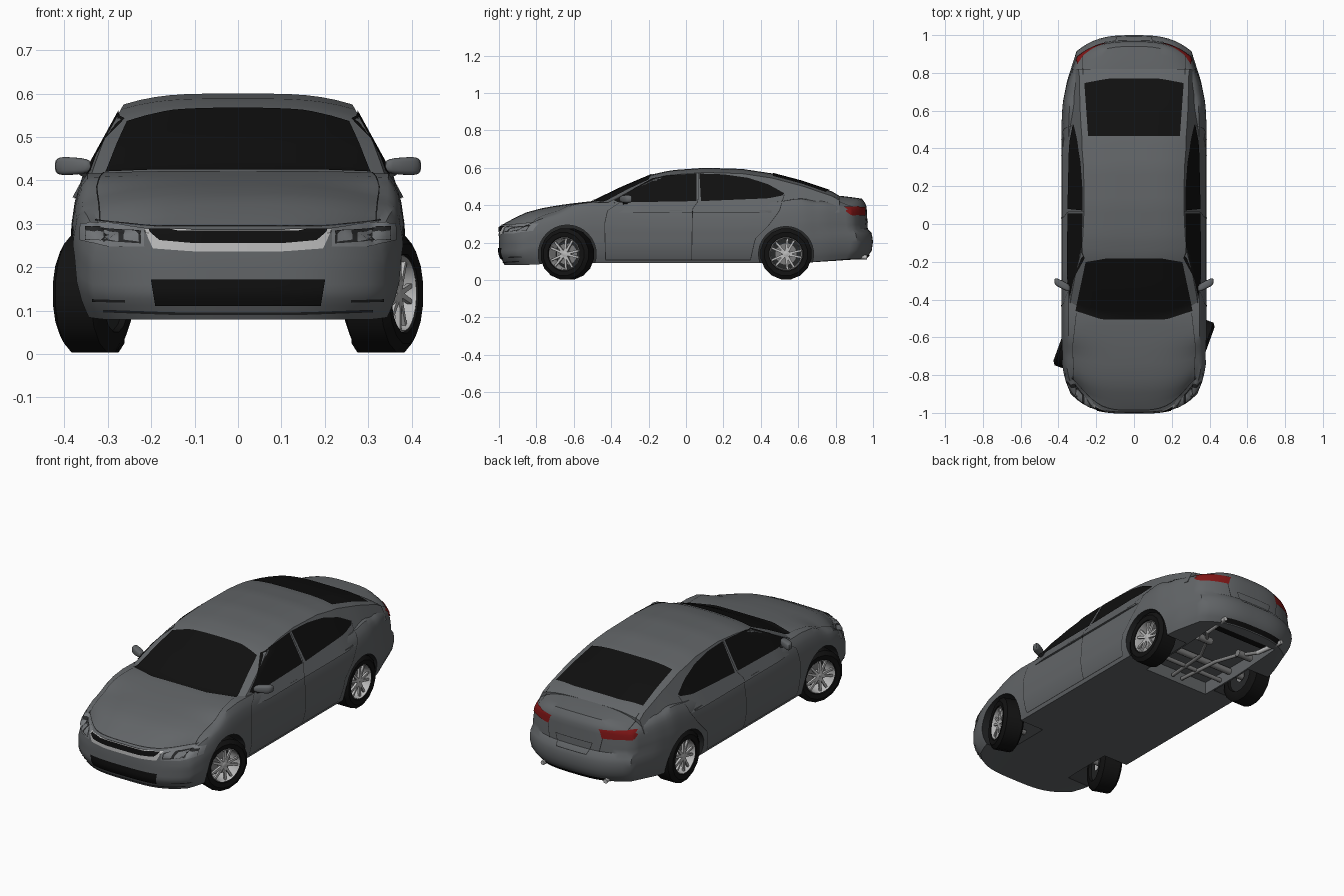
import bpy, bmesh, math
from mathutils import Vector, Matrix
from mathutils.bvhtree import BVHTree

cube = bpy.data.objects.get("Cube")
if cube:
    bpy.data.objects.remove(cube, do_unlink=True)


def material(name, r, g, b):
    m = bpy.data.materials.new(name)
    m.use_nodes = True
    m.diffuse_color = (r, g, b, 1)
    m.node_tree.nodes["Principled BSDF"].inputs["Base Color"].default_value = (r, g, b, 1)
    return m


PAINT = material("grey paint", .122, .13, .137)
BLACK = material("black glass", .005, .005, .005)
RUBBER = material("tyre rubber", .006, .006, .006)
SILVER = material("silver alloy", .5, .5, .5)
LAMP = material("headlight glass", .18, .19, .2)
RED = material("tail light red", .22, .008, .008)
STEEL = material("underside steel", .2, .2, .2)
DARK = material("dark trim", .02, .021, .022)


def finish(bm, name, mats, smooth=35):
    mesh = bpy.data.meshes.new(name)
    bm.to_mesh(mesh)
    bm.free()
    for m in mats:
        mesh.materials.append(m)
    ob = bpy.data.objects.new(name, mesh)
    bpy.context.collection.objects.link(ob)
    if smooth:
        shade(ob, smooth)
    return ob


def shade(ob, angle):
    bpy.ops.object.select_all(action='DESELECT')
    ob.select_set(True)
    bpy.context.view_layer.objects.active = ob
    bpy.ops.object.shade_smooth_by_angle(angle=math.radians(angle))


def interp(table, x):
    for (a, p), (b, q) in zip(table, table[1:]):
        if x <= b:
            return p + (q - p) * max(0, (x - a) / (b - a))
    return table[-1][1]


def spread(a, b, n):
    return [a + (b - a) * i / n for i in range(n + 1)]


def box_grid(us, ys, ws, shape):
    """Skin of a subdivided box, every point placed by shape(u, y, w)."""
    bm, axes, cache = bmesh.new(), (us, ys, ws), {}

    def vert(key):
        if key not in cache:
            cache[key] = bm.verts.new(shape(*[ax[i] for ax, i in zip(axes, key)]))
        return cache[key]
    for a in range(3):
        b, c = (a + 1) % 3, (a + 2) % 3
        for end in (0, len(axes[a]) - 1):
            for i in range(len(axes[b]) - 1):
                for j in range(len(axes[c]) - 1):
                    quad = []
                    for di, dj in ((0, 0), (1, 0), (1, 1), (0, 1)):
                        key = [0, 0, 0]
                        key[a], key[b], key[c] = end, i + di, j + dj
                        quad.append(vert(tuple(key)))
                    bm.faces.new(quad if end else quad[::-1])
    return bm


def block(bm, size, matrix, taper=1):
    verts = bmesh.ops.create_cube(bm, size=1)["verts"]
    for v in verts:
        if v.co.z > 0:
            v.co.x, v.co.y = v.co.x * taper, v.co.y * taper
    bmesh.ops.transform(bm, verts=verts, matrix=matrix @ Matrix.Diagonal((*size, 1)))


# Lower body shell
DECK = [(-1, .303), (-.95, .328), (-.88, .36), (-.78, .385), (-.65, .405), (-.5, .422), (-.4, .42),
        (-.2, .41), (.3, .41), (.5, .425), (.65, .45), (.8, .455), (.9, .447), (1, .435)]
FLOOR = [(-1, .08), (-.7, .09), (.6, .09), (1, .112)]
WIDTH = [(-1, .335), (-.9, .365), (-.8, .38), (-.6, .385), (.5, .385), (.65, .378), (.8, .355), (1, .305)]
SIDE = [(0, .93), (.12, .97), (.3, 1), (.6, 1), (.8, .975), (.92, .945), (1, .9)]
NOSE = [(0, .03), (.25, 0), (.6, 0), (.93, .004), (1, .03)]
TAIL = [(0, .04), (.12, .008), (.28, 0), (.42, .006), (.5, .028), (.9, .035), (1, .06)]


def body_shape(u, y, w):
    low, front, rear = interp(FLOOR, y), max(0, -y - .6) / .4, max(0, y - .6) / .4
    z = low + w * (interp(DECK, y) - low)
    z -= (.006 + .03 * min(1, max(front, rear) * 3)) * abs(u) ** 3 * w ** 5
    y2 = y + front * (.1 * abs(u) ** 3.5 + interp(NOSE, w)) - rear * (.085 * abs(u) ** 3 + interp(TAIL, w))
    return Vector((u * interp(WIDTH, y) * interp(SIDE, w), y2, z))


body = finish(box_grid(spread(-1, 1, 20), spread(-1, 1, 48), spread(0, 1, 14), body_shape),
              "body_shell", [PAINT, DARK], 0)


def cut(bm, index):
    for f in bm.faces:
        f.material_index = index
    cutter = finish(bm, "cutter", [PAINT, DARK], 0)
    cutter.hide_render = True
    mod = body.modifiers.new("cut", 'BOOLEAN')
    mod.operation, mod.solver, mod.object = 'DIFFERENCE', 'EXACT', cutter
    bpy.context.view_layer.objects.active = body
    bpy.ops.object.modifier_apply(modifier=mod.name)
    bpy.data.objects.remove(cutter, do_unlink=True)


# Recess under the rear floor, then the wheel arches
FRONT_Y, REAR_Y, HUB_Z = -.635, .535, .139
bm = bmesh.new()
block(bm, (.4, .56, .2), Matrix.Translation((0, .62, .06)))
cut(bm, 0)
for y, r in ((FRONT_Y, .155), (REAR_Y, .147)):
    for s in (1, -1):
        bm = bmesh.new()
        turn = Matrix.Translation((s * .4, y, HUB_Z)) @ Matrix.Rotation(math.pi / 2, 4, 'Y')
        bmesh.ops.create_cone(bm, cap_ends=True, segments=40, radius1=r, radius2=r, depth=.38, matrix=turn)
        cut(bm, 1)
shade(body, 35)

# Cabin with pillars and roof
ROOF = [(-.5, .42), (-.34, .497), (-.18, .565), (-.08, .587), (.1, .6), (.3, .594), (.46, .57),
        (.62, .528), (.78, .474), (.82, .45)]
TAPER = [(-.5, .95), (-.3, 1), (.4, 1), (.6, .95), (.82, .85)]


def cabin_shape(u, y, w):
    z = .36 + w * (interp(ROOF, y) - .36) - .025 * abs(u) ** 4 * w ** 5
    half = (.36 - (z - .4) * .55) * interp(TAPER, y)
    return Vector((u * half, y + .1 * u * u * max(0, -y), z))


cabin = finish(box_grid(spread(-1, 1, 16), spread(-.5, .82, 33), spread(0, 1, 10), cabin_shape),
               "cabin", [PAINT], 40)

# Surface lookup that lets thin plates follow the bodywork
TREES = [BVHTree.FromPolygons([v.co for v in ob.data.vertices], [p.vertices[:] for p in ob.data.polygons])
         for ob in (body, cabin)]
VIEWS = {"side": ((-1, 0, 0), lambda a, b: (2, a, b)), "front": ((0, 1, 0), lambda a, b: (a, -2, b)),
         "rear": ((0, -1, 0), lambda a, b: (a, 2, b)), "top": ((0, 0, -1), lambda a, b: (a, b, 2)),
         "under": ((0, 0, 1), lambda a, b: (a, b, -2))}


def along(line, t):
    pts = [Vector(p) for p in line]
    steps = [(q - p).length for p, q in zip(pts, pts[1:])]
    d = t * sum(steps)
    for p, q, s in zip(pts, pts[1:], steps):
        if d <= s + 1e-6:
            return p.lerp(q, d / s)
        d -= s
    return pts[-1]


def plate(name, mat, view, upper, lower, both=True, lift=.004, n=18, m=6):
    direction, start = VIEWS[view]
    direction, bm, grid = Vector(direction), bmesh.new(), []
    for i in range(n + 1):
        top, low = along(upper, i / n), along(lower, i / n)
        for j in range(m + 1):
            hits = [t.ray_cast(Vector(start(*top.lerp(low, j / m))), direction) for t in TREES]
            hits = [h for h in hits if h[0]]
            near = min(hits, key=lambda h: h[3]) if hits else None
            if near:  # lift towards the side the ray came from
                out = near[1] * (-lift if near[1].dot(direction) > 0 else lift)
            grid.append(bm.verts.new(near[0] + out) if near else None)
    for i in range(n):
        for j in range(m):
            k = i * (m + 1) + j
            quad = [grid[k], grid[k + 1], grid[k + m + 2], grid[k + m + 1]]
            if all(quad):
                f = bm.faces.new(quad)
                f.normal_update()
                if f.normal.dot(direction) > 0:
                    f.normal_flip()
    if both:
        copy = bmesh.ops.duplicate(bm, geom=bm.verts[:] + bm.edges[:] + bm.faces[:])["geom"]
        bmesh.ops.scale(bm, vec=(-1, 1, 1), verts=[g for g in copy if isinstance(g, bmesh.types.BMVert)])
        bmesh.ops.reverse_faces(bm, faces=[g for g in copy if isinstance(g, bmesh.types.BMFace)])
    return finish(bm, name, [mat], 40)


def seam(name, view, path, da=.002, db=0, both=True):
    plate(name, DARK, view, [(a + da, b + db) for a, b in path], [(a - da, b - db) for a, b in path],
          both, .002, 24, 1)


# Glass
plate("windscreen", BLACK, "top", [(-.255, -.2), (-.15, -.182), (.15, -.182), (.255, -.2)],
      [(-.31, -.46), (-.17, -.505), (.17, -.505), (.31, -.46)], False, n=24, m=14)
plate("rear_window", BLACK, "top", [(-.262, .745), (-.14, .768), (.14, .768), (.262, .745)],
      [(-.242, .465), (.242, .465)], False, n=20, m=14)
plate("front_side_window", BLACK, "side", [(-.385, .425), (-.18, .54), (-.08, .559), (.055, .567)],
      [(-.36, .413), (.055, .42)], m=8)
plate("rear_side_window", BLACK, "side", [(.072, .567), (.2, .563), (.33, .545), (.44, .51), (.525, .462)],
      [(.08, .42), (.44, .435), (.515, .45)], m=8)

# Front end
plate("grille_surround", SILVER, "front", [(-.215, .286), (.215, .286)],
      [(-.195, .243), (-.1, .236), (.1, .236), (.195, .243)], False, .003)
plate("grille", BLACK, "front", [(-.205, .284), (.205, .284)],
      [(-.18, .262), (-.1, .255), (.1, .255), (.18, .262)], False, .006)
plate("lower_intake", BLACK, "front", [(-.2, .172), (.2, .172)], [(-.19, .113), (.19, .113)], False)
plate("headlight", LAMP, "front", [(.215, .288), (.3, .303), (.362, .3)], [(.215, .247), (.3, .247), (.362, .262)],
      lift=.003)
plate("headlight_inner", DARK, "front", [(.222, .28), (.348, .293)], [(.222, .254), (.348, .262)], lift=.005)
for x in (.24, .285, .326):
    plate("headlight_lens", LAMP, "front", [(x - .014, .277), (x + .02, .283)], [(x - .014, .258), (x + .02, .262)],
          lift=.007, n=4, m=3)
seam("fog_recess", "front", [(.26, .122), (.335, .124)], 0, .003)
seam("bumper_lip", "front", [(-.31, .1), (-.15, .094), (.15, .094), (.31, .1)], 0, .003, False)
seam("bonnet_edge", "front", [(-.33, .308), (-.2, .294), (.2, .294), (.33, .308)], 0, .0015, False)
seam("bonnet_side_seam", "top", [(.315, -.86), (.325, -.65), (.305, -.47)], .0015)

# Rear end
plate("tail_light", RED, "rear", [(.165, .375), (.23, .393), (.298, .39)], [(.165, .362), (.23, .347), (.298, .345)])
plate("tail_light_side", RED, "side", [(.855, .372), (.9, .39), (.955, .39)], [(.855, .365), (.88, .347), (.955, .345)])
plate("rear_valance", BLACK, "rear", [(-.19, .136), (.19, .136)], [(-.2, .116), (.2, .116)], False)
seam("plate_recess_top", "rear", [(-.11, .31), (.11, .31)], 0, .0015, False)
seam("plate_recess_bottom", "rear", [(-.09, .25), (.09, .25)], 0, .0015, False)
seam("plate_recess_side", "rear", [(.11, .31), (.09, .25)])
seam("boot_seam", "rear", [(.165, .35), (.15, .27)])
seam("boot_top_seam", "top", [(.27, .79), (.27, .9)])

# Door seams and handles
seam("front_door_seam", "side", [(-.36, .41), (-.42, .37), (-.435, .3), (-.43, .11)])
seam("middle_door_seam", "side", [(.065, .57), (.065, .42), (.035, .38), (.03, .11)])
seam("rear_door_seam", "side", [(.525, .455), (.5, .37), (.44, .29), (.37, .22), (.345, .11)])
seam("sill_seam", "side", [(-.43, .108), (.345, .108)], 0, .002)
bm = bmesh.new()
for s in (1, -1):
    for y in (-.055, .425):
        block(bm, (.014, .065, .012), Matrix.Translation((s * .37, y, .365)))
finish(bm, "door_handles", [PAINT])

# Door mirrors
for s, side in ((1, "left"), (-1, "right")):
    bm = bmesh.new()
    bmesh.ops.create_uvsphere(bm, u_segments=16, v_segments=10, radius=1)
    for v in bm.verts:
        sx, sy, sz = [math.copysign(abs(c) ** .6, c) for c in v.co]
        v.co = (s * (.38 + .042 * sx), -.322 + .022 * sy + .02 * sx, .433 + (.02 + .003 * sx) * sz)
    bmesh.ops.recalc_face_normals(bm, faces=bm.faces)
    finish(bm, side + "_mirror", [PAINT])
    bm = bmesh.new()
    block(bm, (.04, .025, .015), Matrix.Translation((s * .35, -.325, .413)) @ Matrix.Rotation(-s * .5, 4, 'Y'))
    finish(bm, side + "_mirror_stalk", [DARK])


def lathe(bm, profile, segments, index=0):
    loops = [[bm.verts.new((x, r * math.cos(a), r * math.sin(a)))
              for a in [math.tau * (i + .5) / segments for i in range(segments)]] for x, r in profile]
    for p, q in zip(loops, loops[1:]):
        for i in range(segments):
            k = (i + 1) % segments
            bm.faces.new((p[i], p[k], q[k], q[i])).material_index = index


# Wheels, the front pair steered
for label, x, y, steer in (("front", .335, FRONT_Y, -20), ("rear", .32, REAR_Y, 0)):
    for s, side in ((1, "left"), (-1, "right")):
        place = Matrix.Translation((s * x, y, HUB_Z)) @ Matrix.Rotation(
            math.radians(steer + (0 if s > 0 else 180)), 4, 'Z')
        bm = bmesh.new()
        lathe(bm, [(-.045, .085), (-.058, .09), (-.058, .117), (-.045, .138), (.042, .138), (.056, .117),
                   (.053, .092), (.04, .088)], 16)
        finish(bm, f"{label}_{side}_tyre", [RUBBER]).matrix_world = place
        bm = bmesh.new()
        lathe(bm, [(.042, .092), (.05, .086), (.03, .082), (-.04, .08)], 24)
        lathe(bm, [(-.045, .088), (-.045, .03)], 24, 2)
        lathe(bm, [(.005, .06), (.005, .001)], 20, 1)
        lathe(bm, [(.005, .022), (.038, .02), (.042, .014), (.042, .001)], 12)
        for i in range(10):
            turn = Matrix.Rotation(math.tau * (i + (.14 if i % 2 else -.14)) / 10, 4, 'X')
            block(bm, (.014, .014, .075), turn @ Matrix.Translation((.035, 0, .048)), .75)
        finish(bm, f"{label}_{side}_rim", [SILVER, STEEL, DARK]).matrix_world = place


# Underside: exhaust, axles and silencers
def pipe(name, pts, radius, mat=STEEL):
    curve = bpy.data.curves.new(name, 'CURVE')
    curve.dimensions, curve.bevel_depth, curve.bevel_resolution, curve.use_fill_caps = '3D', radius, 2, True
    line = curve.splines.new('POLY')
    line.points.add(len(pts) - 1)
    for p, co in zip(line.points, pts):
        p.co = (*co, 1)
    curve.materials.append(mat)
    bpy.context.collection.objects.link(bpy.data.objects.new(name, curve))


plate("rear_floor_shadow_panel", BLACK, "under", [(-.19, .89), (.19, .89)], [(-.19, .8), (.19, .8)], False)
pipe("front_axle", [(-.3, FRONT_Y, HUB_Z), (.3, FRONT_Y, HUB_Z)], .014)
pipe("rear_axle", [(-.3, REAR_Y, HUB_Z), (.3, REAR_Y, HUB_Z)], .018)
pipe("rear_crossbeam", [(-.2, .46, .12), (.2, .46, .12)], .012)
for s, side in ((1, "left"), (-1, "right")):
    pipe(side + "_exhaust", [(s * .03, .35, .115), (s * .05, .6, .115), (s * .1, .7, .125), (s * .17, .8, .125)], .01)
    pipe(side + "_silencer", [(s * .09, .73, .125), (s * .18, .73, .125)], .02)
    pipe(side + "_tailpipe", [(s * .17, .8, .125), (s * .19, .968, .122)], .012, SILVER)
